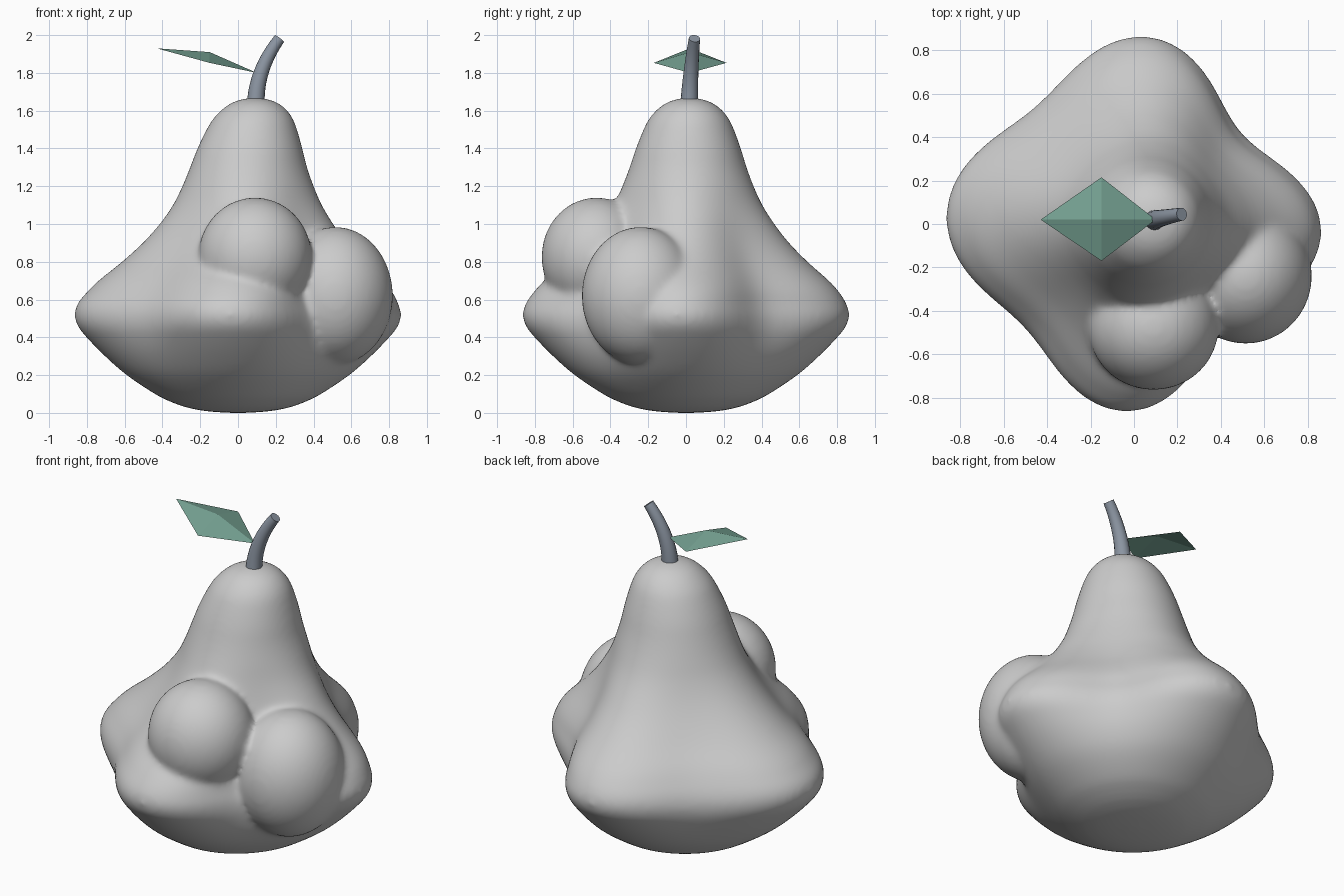
import bpy, bmesh, math
from mathutils import Vector, Matrix

if "Cube" in bpy.data.objects:
    bpy.data.objects.remove(bpy.data.objects["Cube"])


def mesh_object(name, bm, color=None, smooth=True):
    bmesh.ops.recalc_face_normals(bm, faces=bm.faces)
    me = bpy.data.meshes.new(name)
    bm.to_mesh(me)
    bm.free()
    ob = bpy.data.objects.new(name, me)
    bpy.context.collection.objects.link(ob)
    if smooth:
        bpy.ops.object.select_all(action='DESELECT')
        ob.select_set(True)
        bpy.context.view_layer.objects.active = ob
        bpy.ops.object.shade_smooth_by_angle(angle=math.radians(50))
    if color:
        mat = bpy.data.materials.new(name + "_color")
        mat.diffuse_color = (*color, 1)
        mat.use_nodes = True
        mat.node_tree.nodes["Principled BSDF"].inputs["Base Color"].default_value = mat.diffuse_color
        me.materials.append(mat)
    return ob


def loft(bm, rings):
    rows = [[bm.verts.new(p) for p in ring] for ring in rings]
    n = len(rows[0])
    for a, b in zip(rows, rows[1:]):
        for i in range(n):
            j = (i + 1) % n
            bm.faces.new((a[i], a[j], b[j], b[i]))
    bm.faces.new(rows[0][::-1])
    bm.faces.new(rows[-1])


def spline(points, steps=4):
    """Catmull-Rom curve through points."""
    pts = [Vector(p) for p in points]
    pts = [2 * pts[0] - pts[1]] + pts + [2 * pts[-1] - pts[-2]]
    out = []
    for a, b, c, d in zip(pts, pts[1:], pts[2:], pts[3:]):
        for k in range(steps):
            t = k / steps
            out.append(0.5 * (2 * b + (c - a) * t + (2 * a - 5 * b + 4 * c - d) * t * t
                              + (3 * b - a - 3 * c + d) * t ** 3))
    return out + [pts[-2]]


# Body: height, radius at lobe tip, valley depth, centre x
profile = [
    (0.0, 0.04, 0.0, 0.0), (0.008, 0.16, 0.0, 0.0), (0.028, 0.27, 0.01, 0.0),
    (0.06, 0.36, 0.02, 0.0), (0.10, 0.44, 0.03, 0.0), (0.20, 0.59, 0.075, 0.0),
    (0.30, 0.705, 0.125, 0.0), (0.40, 0.803, 0.18, 0.0), (0.46, 0.85, 0.21, 0.0),
    (0.52, 0.867, 0.228, 0.0), (0.58, 0.85, 0.235, 0.0), (0.64, 0.81, 0.23, 0.01),
    (0.70, 0.755, 0.22, 0.015), (0.80, 0.64, 0.19, 0.025), (0.90, 0.54, 0.15, 0.035),
    (1.00, 0.46, 0.11, 0.045), (1.10, 0.395, 0.065, 0.05), (1.20, 0.348, 0.03, 0.053),
    (1.30, 0.31, 0.01, 0.056), (1.40, 0.278, 0.0, 0.063), (1.50, 0.24, 0.0, 0.073),
    (1.56, 0.21, 0.0, 0.08), (1.61, 0.167, 0.0, 0.086), (1.64, 0.125, 0.0, 0.088),
    (1.66, 0.075, 0.0, 0.09), (1.667, 0.025, 0.0, 0.09)]
SIDES = 96
rings = []
for z, r, a, cx in spline(profile):
    ring = []
    for i in range(SIDES):
        t = math.tau * i / SIDES
        depth = a * (1 - 0.22 * math.cos(t - 2.9))
        rr = r * (1 - depth * (1 - math.cos(4 * (t + 0.058))) / 2)
        ring.append((cx + rr * math.cos(t), 0.2 * cx + rr * math.sin(t), z))
    rings.append(ring)
bm = bmesh.new()
loft(bm, rings)

# Two round bulges fused into the body
for centre, radii in (((0.09, -0.475, 0.825), (0.30, 0.29, 0.315)),
                      ((0.515, -0.24, 0.62), (0.305, 0.312, 0.365))):
    m = Matrix.Translation(centre) @ Matrix.Diagonal((*radii, 1))
    bmesh.ops.create_uvsphere(bm, u_segments=64, v_segments=40, radius=1, matrix=m)
body = mesh_object("fruit_body", bm)
remesh = body.modifiers.new("fuse", 'REMESH')
remesh.mode = 'VOXEL'
remesh.voxel_size = 0.016
remesh.use_smooth_shade = True
soften = body.modifiers.new("soften", 'SMOOTH')
soften.factor = 0.5
soften.iterations = 18

# Stem: tapered tube along a bending path
p0, p1, p2 = Vector((0.095, 0.018, 1.66)), Vector((0.105, 0.025, 1.83)), Vector((0.22, 0.045, 1.982))
rings = []
for k in range(11):
    t = k / 10
    c = p0 * (1 - t) ** 2 + p1 * 2 * t * (1 - t) + p2 * t * t
    d = ((p1 - p0) * (1 - t) + (p2 - p1) * t).normalized()
    side = Vector((0, 1, 0)).cross(d).normalized()
    up = d.cross(side)
    r = 0.046 - 0.016 * t
    rings.append([c + r * (side * math.cos(math.tau * i / 16) + up * math.sin(math.tau * i / 16))
                  for i in range(16)])
bm = bmesh.new()
loft(bm, rings)
mesh_object("stem", bm, (0.26, 0.30, 0.36))

# Leaf: folded diamond with four flat faces
bm = bmesh.new()
root, tip, ridge, near, far = [bm.verts.new(p) for p in (
    (0.10, 0.02, 1.80), (-0.43, 0.02, 1.93), (-0.15, 0.02, 1.91),
    (-0.15, -0.17, 1.853), (-0.15, 0.215, 1.853))]
for a, b in ((root, far), (far, tip), (tip, near), (near, root)):
    bm.faces.new((a, b, ridge))
mesh_object("leaf", bm, (0.18, 0.36, 0.29), smooth=False)
